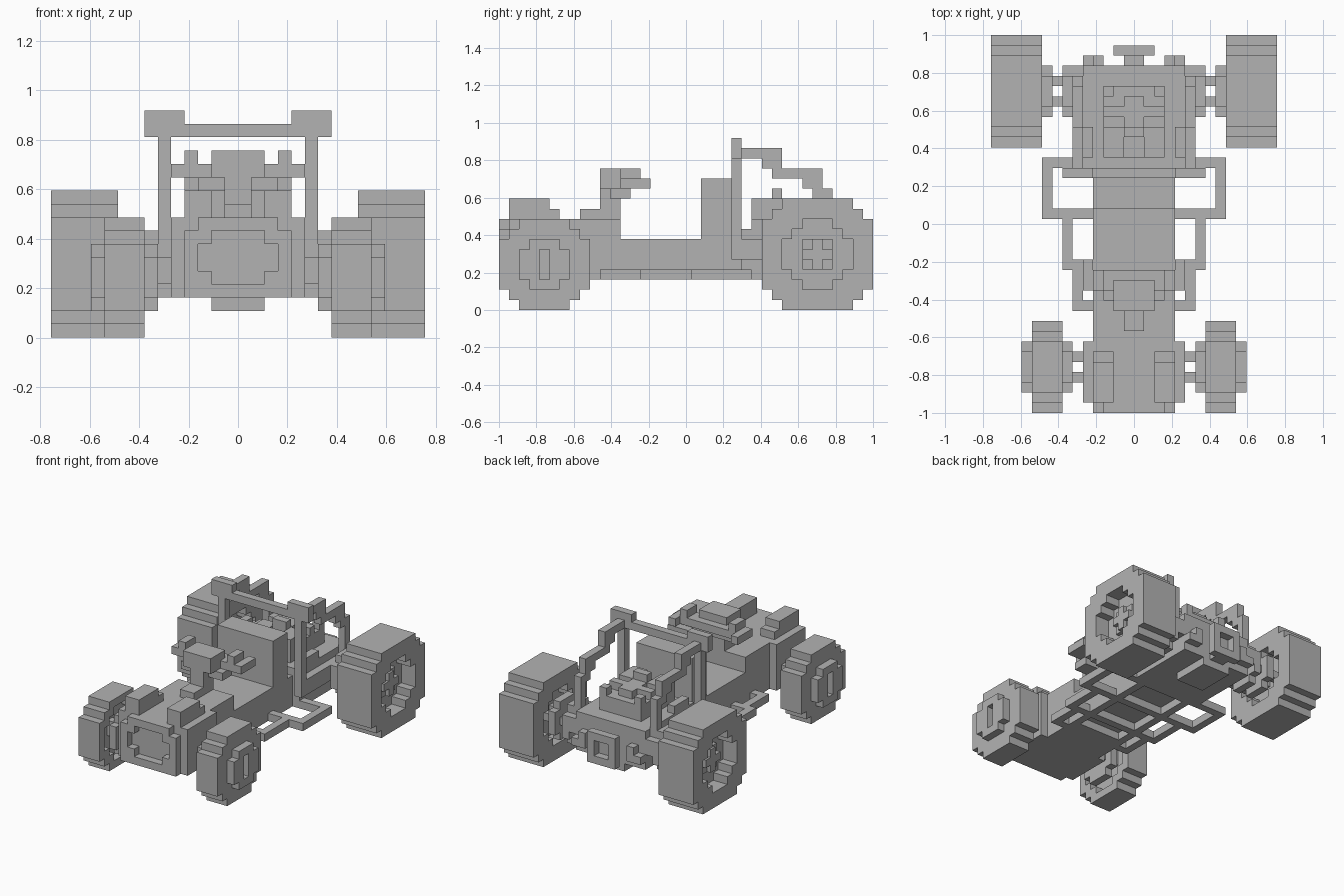
import bpy
import bmesh

if "Cube" in bpy.data.objects:
    bpy.data.objects.remove(bpy.data.objects["Cube"], do_unlink=True)

U = 2 / 37          # size of one block
HALF_LENGTH = 18.5  # blocks from the nose to the centre

grey = bpy.data.materials.new("mid grey")
grey.use_nodes = True
grey.diffuse_color = (0.45, 0.45, 0.45, 1)
grey.node_tree.nodes["Principled BSDF"].inputs["Base Color"].default_value = (0.45, 0.45, 0.45, 1)


def part(name, boxes, mirror=False):
    """Build one object from boxes (x0, x1, y0, y1, z0, z1) in block units."""
    bm = bmesh.new()
    for x0, x1, y0, y1, z0, z1 in boxes:
        for s in ((1, -1) if mirror else (1,)):
            cube = bmesh.ops.create_cube(bm, size=1)["verts"]
            for v in cube:
                v.co.x = s * (x0 + x1) / 2 + v.co.x * (x1 - x0)
                v.co.y = (y0 + y1) / 2 + v.co.y * (y1 - y0) - HALF_LENGTH
                v.co.z = (z0 + z1) / 2 + v.co.z * (z1 - z0)
                v.co *= U
    mesh = bpy.data.meshes.new(name)
    bm.to_mesh(mesh)
    bm.free()
    mesh.materials.append(grey)
    obj = bpy.data.objects.new(name, mesh)
    bpy.context.collection.objects.link(obj)


def disc(x0, x1, cy, cz, widths, hole=()):
    """Stepped disc given by its row widths, with an optional stepped hole."""
    boxes = []
    skip = (len(widths) - len(hole)) // 2
    for i, w in enumerate(widths):
        z = cz - len(widths) / 2 + i
        j = i - skip
        if 0 <= j < len(hole):
            boxes.append((x0, x1, cy - w / 2, cy - hole[j] / 2, z, z + 1))
            boxes.append((x0, x1, cy + hole[j] / 2, cy + w / 2, z, z + 1))
        else:
            boxes.append((x0, x1, cy - w / 2, cy + w / 2, z, z + 1))
    return boxes


# Wheels
BIG = (7, 9) + (11,) * 7 + (9, 7)
SMALL = (5, 7) + (9,) * 5 + (7, 5)
BOWL = (3, 5, 7, 7, 7, 5, 3)
ROUND = (3, 5, 5, 5, 3)
part("rear_tires", disc(12, 14, 31.5, 5.5, BIG, BOWL) + disc(11, 12, 31.5, 5.5, BIG)
     + disc(9, 11, 31.5, 5.5, BIG, BOWL), True)
part("rear_wheel_spokes", disc(12, 13, 31.5, 5.5, (1, 3, 1)) + [(12, 12.5, 30, 33, 4, 7)], True)
part("front_tires", disc(8, 10, 4.5, 4.5, SMALL) + disc(7, 8, 4.5, 4.5, SMALL, BOWL), True)
part("front_wheel_caps", disc(10, 11, 4.5, 4.5, ROUND, (1, 1, 1)), True)

# Suspension
part("rear_hubs", disc(6, 7, 31.5, 5.5, ROUND) + disc(8, 9, 31.5, 5.5, ROUND), True)
part("front_hubs", disc(6, 7, 4.5, 4.5, ROUND), True)
part("rear_axle_arms", [(4, 11, y, y + 1, 5, 6) for y in (30, 32)], True)
part("front_axle_arms", [(4, 8, y, y + 1, 4, 6) for y in (3, 5)], True)

# Chassis with ladder frame beneath
part("floor", [(-4, 4, 7, 25, 4, 7)])
part("ladder_rails", [(3, 4, 7, 25, 3, 4)], True)
part("ladder_rungs", [(-4, 4, y, y + 1, 3, 4) for y in (10, 14, 19, 24)])


def side_bar(name, x, y0, y1):
    part(name, [(x - 1, x, y0, y1, 3, 4), (3, x, y0, y0 + 1, 3, 4),
                (3, x, y1 - 1, y1, 3, 4)], True)


side_bar("front_side_bar", 6, 10, 15)
side_bar("middle_side_bar", 7, 14, 20)
side_bar("rear_side_bar", 9, 19, 25)

# Nose, with a framed recess in the front
part("hood", [(-4, 4, 1, 12, 3, 9)])
part("nose_sides", [(4, 5, 1, 7, 3, 9)], True)
part("grille_frame", [(-4, 4, 0, 1, 3, 4), (-3, 3, 0, 1, 8, 9)])
part("grille_sides", [(3, 4, 0, 1, 4, 8), (2, 3, 0, 1, 4, 5), (2, 3, 0, 1, 7, 8)], True)
part("hood_blocks", [(2, 4, 1, 5, 9, 11), (2, 4, 5, 6, 9, 10)], True)

# Steering
part("steering_column", [(-1, 1, 8, 10, 9, 10), (-1, 1, 10, 12, 9, 12),
                         (-2, 2, 10, 13, 12, 14), (-3, 3, 11, 13, 11, 12)])
part("handlebar", [(-4, 4, 12, 14, 12, 13)])
part("handlebar_grips", [(3, 4, 12, 14, 12, 14), (4, 5, 12, 15, 12, 13)], True)

# Seat
part("seat_back", [(-4, 4, 20, 23, 7, 13)])

# Roll cage
part("cage_crossbar", [(-4, 4, 23, 24, 15, 16)])
part("cage_corners", [(4, 7, 23, 24, 15, 17)], True)
part("cage_posts", [(5, 6, 23, 24, 5, 15)], True)
part("cage_rear_stays", [(5, 6, 24, 28, 15, 16), (5, 6, 26, 28, 14, 15),
                         (5, 6, 27, 32, 13, 14), (5, 6, 30, 32, 12, 13),
                         (5, 6, 31, 33, 11, 12), (5, 6, 32, 33, 7, 11)], True)

# Rear body and engine
part("rear_body", [(-5, 5, 24, 34, 3, 8)])
part("rear_body_rails", [(5, 6, 23, 34, 5, 7)], True)
part("differential", [(-2, 2, 29, 34, 2, 3)])
part("engine_block", [(-3, 3, 25, 32, 8, 10)])
part("engine_heads", [(1, 3, 25, 28, 10, 11), (1, 3, 29, 30, 10, 11),
                      (2, 3, 31, 32, 10, 11), (4, 5, 25, 28, 8, 9)], True)
part("engine_intake", [(-1, 1, 28, 31, 10, 11), (-1, 1, 27, 28, 10, 12)])

# Tail
part("tail_neck", [(-1, 1, 34, 35, 3, 6)])
part("tail_frame", [(-2, 2, 35, 36, z, z + 1) for z in (3, 6)])
part("tail_frame_sides", [(1, 2, 35, 36, 4, 6)], True)
part("tail_lights", [(3, 5, 34, 35, 4, 5), (3, 4, 34, 35, 5, 6)], True)
